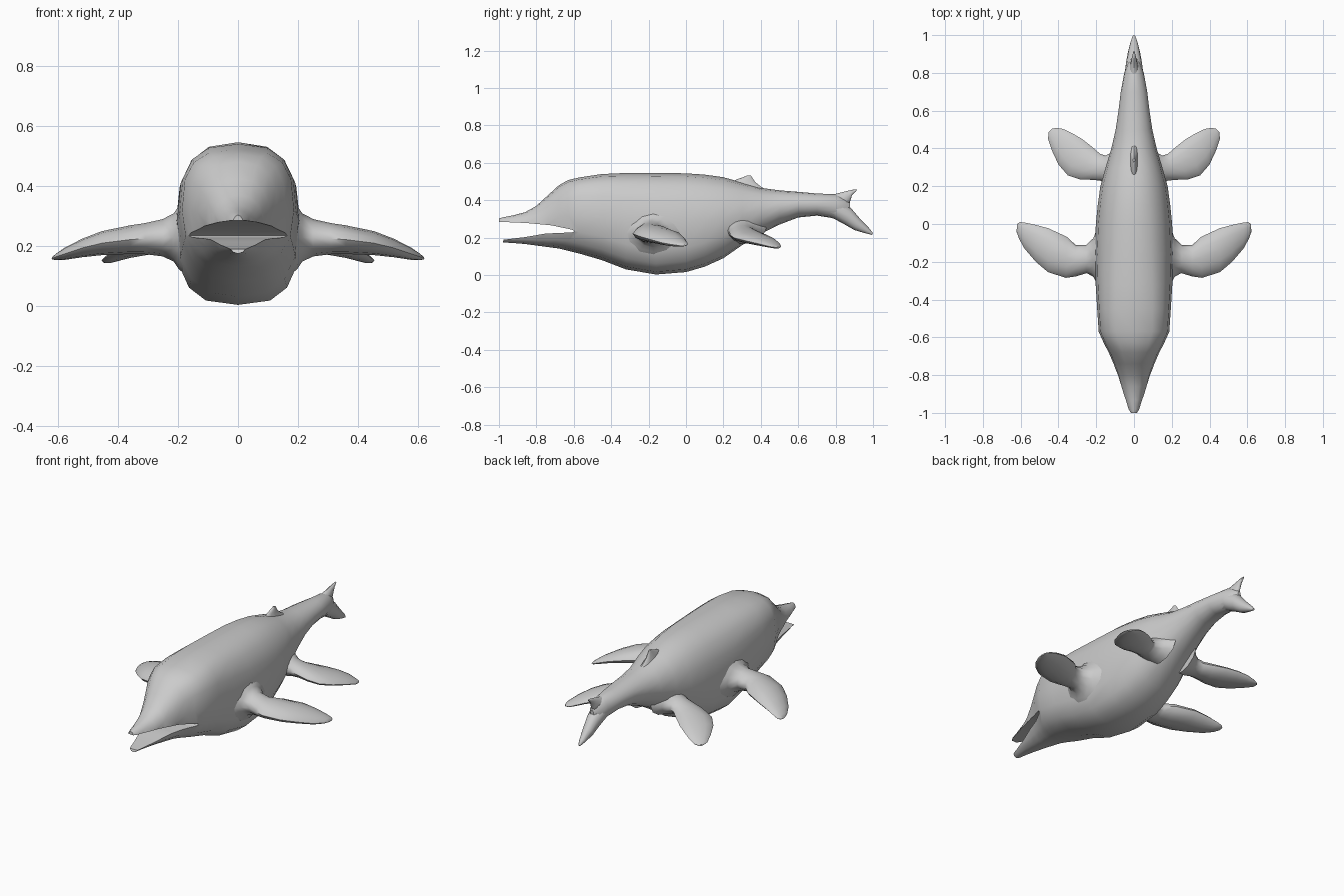
import bpy, bmesh, math
from mathutils import Vector

skin = bpy.data.materials.new("grey_skin")
skin.diffuse_color = (0.6, 0.6, 0.6, 1)


def make_object(name, bm):
    bmesh.ops.recalc_face_normals(bm, faces=bm.faces[:])
    mesh = bpy.data.meshes.new(name)
    bm.to_mesh(mesh)
    bm.free()
    mesh.materials.append(skin)
    obj = bpy.data.objects.new(name, mesh)
    bpy.context.collection.objects.link(obj)
    return obj


def smooth(obj, angle=50):
    bpy.ops.object.select_all(action='DESELECT')
    obj.select_set(True)
    bpy.context.view_layer.objects.active = obj
    bpy.ops.object.shade_smooth_by_angle(angle=math.radians(angle))


def loft(name, rings, sides=16):
    """Skin superellipse rings: centre, half axes u and v, exponents for the +v and -v halves."""
    bm = bmesh.new()
    loops = []
    for c, u, v, top, bottom in rings:
        loop = []
        for i in range(sides):
            t = 2 * math.pi * i / sides
            a, b = math.cos(t), math.sin(t)
            n = top if b > 0 else bottom
            p = math.copysign(abs(a) ** (2 / n), a)
            q = math.copysign(abs(b) ** (2 / n), b)
            loop.append(bm.verts.new(Vector(c) + Vector(u) * p + Vector(v) * q))
        loops.append(loop)
    for r, s in zip(loops, loops[1:]):
        for i in range(sides):
            j = (i + 1) % sides
            bm.faces.new((r[i], r[j], s[j], s[i]))
    bm.faces.new(loops[0])
    bm.faces.new(loops[-1])
    return make_object(name, bm)


# Body and head: y, half width, bottom z, top z, upper and lower roundness exponents
body_sections = [
    (-1.0, .022, .176, .303, 2.2, 2.2), (-.98, .036, .174, .308, 2.2, 2.2),
    (-.93, .050, .172, .318, 2.2, 2.2), (-.86, .070, .166, .336, 2.2, 2.2),
    (-.80, .086, .158, .370, 2.2, 2.2), (-.74, .108, .150, .425, 2.3, 2.2),
    (-.68, .134, .142, .480, 2.5, 2.2), (-.63, .160, .130, .508, 2.7, 2.2),
    (-.57, .187, .115, .522, 2.9, 2.3), (-.45, .195, .080, .540, 2.8, 2.4),
    (-.32, .203, .030, .546, 2.6, 2.6), (-.16, .208, .003, .546, 2.4, 2.9),
    (0, .202, .016, .544, 2.3, 2.8), (.10, .192, .045, .537, 2.2, 2.6),
    (.20, .178, .090, .523, 2.1, 2.4), (.30, .150, .160, .495, 2.1, 2.2),
    (.40, .120, .220, .466, 2, 2.1), (.50, .097, .270, .453, 2, 2),
    (.60, .082, .308, .445, 2, 2), (.70, .070, .318, .436, 2, 2),
    (.80, .052, .302, .432, 2, 2), (.85, .034, .288, .413, 2, 2),
    (.878, .012, .30, .385, 2, 2)]
body = loft("body", [((0, y, (lo + hi) / 2), (w, 0, 0), (0, 0, (hi - lo) / 2), n, m)
                     for y, w, lo, hi, n, m in body_sections])

# Open mouth: wedge cut through the snout
wedge = [(-1.1, .287), (-1, .285), (-.85, .278), (-.72, .266), (-.61, .243), (-.595, .234),
         (-.61, .228), (-.75, .222), (-.86, .203), (-.975, .189), (-.985, .16), (-1.1, .16)]
bm = bmesh.new()
left = bm.faces.new([bm.verts.new((-.4, y, z)) for y, z in wedge])
ext = bmesh.ops.extrude_face_region(bm, geom=[left])
bmesh.ops.translate(bm, vec=(.8, 0, 0),
                    verts=[v for v in ext["geom"] if isinstance(v, bmesh.types.BMVert)])
bm.faces.new([bm.verts[i] for i in range(len(wedge))]) if left.is_valid is False else None
cutter = make_object("mouth_cutter", bm)
cutter.hide_render = True
cut = body.modifiers.new("mouth", 'BOOLEAN')
cut.operation, cut.solver, cut.object = 'DIFFERENCE', 'EXACT', cutter
bpy.context.view_layer.objects.active = body
bpy.ops.object.modifier_apply(modifier="mouth")
bpy.data.objects.remove(cutter)
smooth(body, 40)

# Flippers: leading x, y, trailing x, y, centre z, half thickness
front_flipper = [
    (.165, -.36, .165, .02, .228, .135), (.198, -.315, .198, -.03, .228, .105),
    (.215, -.28, .215, -.075, .228, .08), (.25, -.26, .255, -.112, .227, .062),
    (.31, -.278, .31, -.11, .224, .052), (.36, -.285, .355, -.068, .221, .048),
    (.455, -.255, .455, -.022, .209, .040), (.52, -.20, .52, -.005, .193, .031),
    (.58, -.13, .58, .008, .173, .020), (.61, -.075, .605, .01, .163, .011),
    (.622, -.04, .618, 0, .159, .004)]
hind_flipper = [
    (.08, .18, .07, .43, .25, .085), (.135, .21, .11, .385, .242, .064),
    (.18, .23, .15, .362, .234, .048), (.225, .234, .18, .372, .226, .040),
    (.285, .236, .22, .407, .214, .036), (.35, .257, .275, .45, .199, .031),
    (.40, .315, .33, .482, .184, .025), (.435, .39, .375, .503, .167, .018),
    (.455, .45, .41, .509, .152, .010), (.452, .485, .435, .504, .147, .004)]
for part, sections in (("front_flipper", front_flipper), ("hind_flipper", hind_flipper)):
    for side, s in (("right", 1), ("left", -1)):
        rings = []
        for lx, ly, tx, ty, z, h in sections:
            rings.append((((lx + tx) / 2 * s, (ly + ty) / 2, z),
                          ((tx - lx) / 2 * s, (ty - ly) / 2, 0), (0, 0, h), 1.8, 1.8))
        smooth(loft(side + "_" + part, rings, 12))


def upright_fin(name, sections):
    """Fin in the middle plane: two edge points (y, z) and half width per ring."""
    rings = [((0, (a + c) / 2, (b + d) / 2), (w, 0, 0), (0, (a - c) / 2, (b - d) / 2), 2, 2)
             for a, b, c, d, w in sections]
    smooth(loft(name, rings, 12))


# Tail fin lobes and small back fin
upright_fin("lower_tail_lobe", [
    (.70, .42, .70, .325, .058), (.80, .41, .79, .302, .050), (.88, .36, .855, .267, .040),
    (.93, .302, .90, .241, .031), (.98, .25, .95, .226, .018), (1, .224, .995, .215, .006)])
upright_fin("upper_tail_lobe", [
    (.74, .42, .78, .34, .040), (.80, .434, .86, .36, .025), (.85, .447, .877, .392, .015),
    (.895, .457, .888, .428, .009), (.915, .458, .908, .447, .004)])
upright_fin("back_fin", [
    (.20, .46, .46, .44, .028), (.24, .497, .405, .470, .020), (.275, .513, .372, .495, .013),
    (.31, .525, .358, .515, .009), (.328, .533, .348, .531, .005)])
